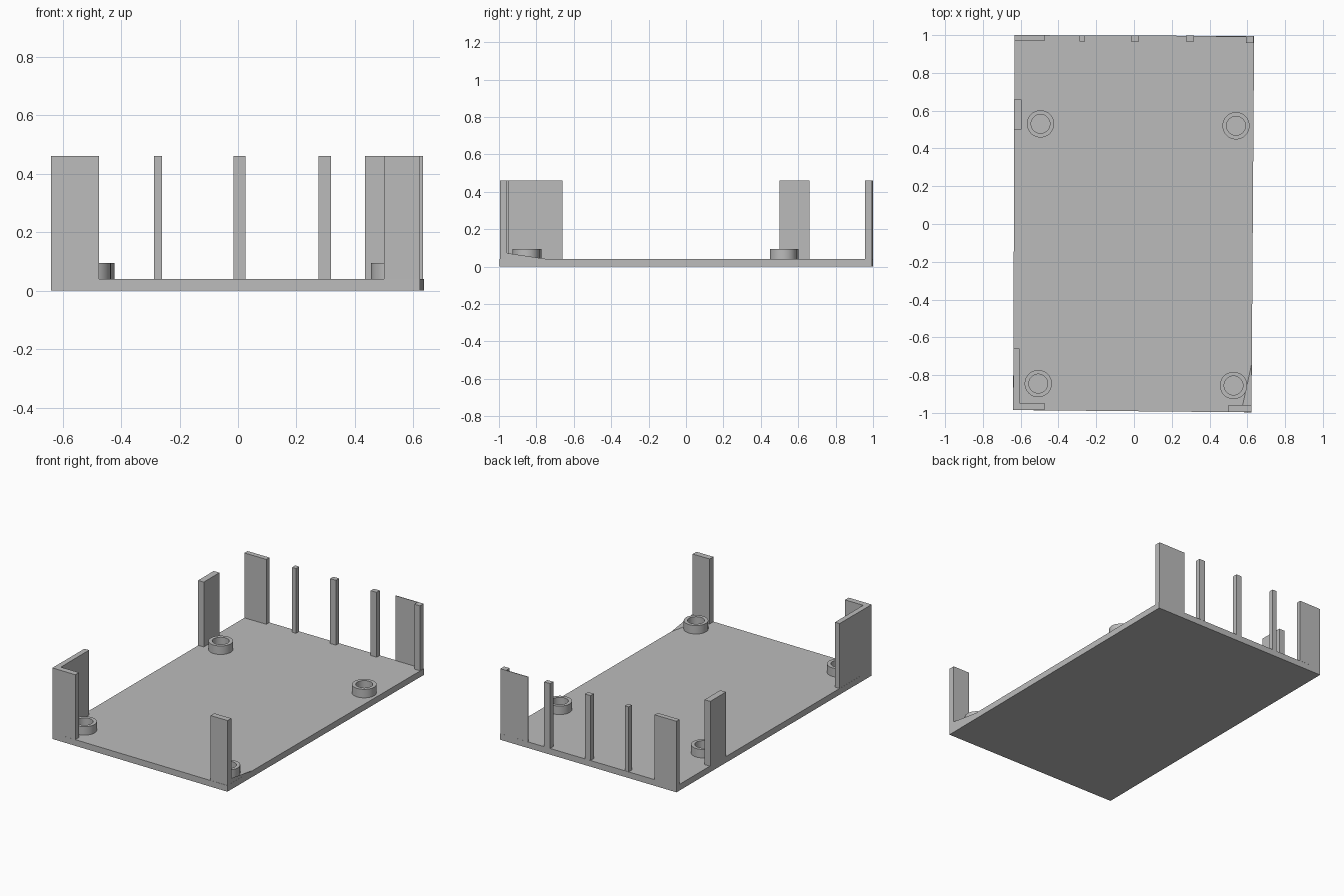
import bpy, bmesh
from math import radians, cos, sin, tau

cube = bpy.data.objects.get("Cube")
if cube:
    bpy.data.objects.remove(cube, do_unlink=True)

grey = bpy.data.materials.new("plain grey")
grey.use_nodes = True
grey.diffuse_color = (0.5, 0.5, 0.5, 1)
grey.node_tree.nodes["Principled BSDF"].inputs["Base Color"].default_value = grey.diffuse_color

FLOOR, TOP = 0.04, 0.46


def finish(name, bm):
    bmesh.ops.recalc_face_normals(bm, faces=bm.faces)
    mesh = bpy.data.meshes.new(name)
    bm.to_mesh(mesh)
    bm.free()
    mesh.materials.append(grey)
    obj = bpy.data.objects.new(name, mesh)
    bpy.context.collection.objects.link(obj)
    return obj


def prism(name, outline, z0=FLOOR, z1=TOP):
    """Extrude a flat outline upward."""
    bm = bmesh.new()
    face = bm.faces.new([bm.verts.new((x, y, z0)) for x, y in outline])
    up = bmesh.ops.extrude_face_region(bm, geom=[face])["geom"]
    for v in up:
        if isinstance(v, bmesh.types.BMVert):
            v.co.z = z1
    return finish(name, bm)


def block(name, x0, x1, y0, y1):
    return prism(name, [(x0, y0), (x1, y0), (x1, y1), (x0, y1)])


def ring_boss(name, cx, cy, outer=0.072, inner=0.05, height=0.095, sides=48):
    """Raised ring around a blind hole."""
    bm = bmesh.new()
    loops = []
    for r, z in ((outer, FLOOR), (outer, height), (inner, height), (inner, FLOOR)):
        loops.append([bm.verts.new((cx + r * cos(tau * i / sides), cy + r * sin(tau * i / sides), z))
                      for i in range(sides)])
    for k in range(4):
        a, b = loops[k], loops[(k + 1) % 4]
        for i in range(sides):
            j = (i + 1) % sides
            bm.faces.new((a[i], a[j], b[j], b[i]))
    obj = finish(name, bm)
    bpy.ops.object.select_all(action='DESELECT')
    obj.select_set(True)
    bpy.context.view_layer.objects.active = obj
    bpy.ops.object.shade_smooth_by_angle(angle=radians(35))


# Floor plate, slightly out of square
prism("floor_plate", [(-0.64, -0.985), (0.622, -0.997), (0.636, 0.995), (-0.632, 1.0)], 0, FLOOR)

# Front corner walls
prism("front_left_corner_wall", [(-0.64, -0.985), (-0.475, -0.986), (-0.475, -0.948),
                                 (-0.605, -0.948), (-0.605, -0.66), (-0.638, -0.66)])
block("front_right_wall", 0.5, 0.622, -0.995, -0.957)

# Left side wall
block("left_side_wall", -0.636, -0.595, 0.5, 0.66)

# Back walls, thin sheet and corner post
block("back_left_wall", -0.632, -0.475, 0.968, 1.0)
block("back_right_sheet", 0.435, 0.6, 0.991, 0.995)
block("back_right_post", 0.593, 0.633, 0.957, 0.995)

# Slim back bars
for label, x0, x1 in (("left", -0.288, -0.26), ("middle", -0.015, 0.026), ("right", 0.275, 0.318)):
    block(f"back_{label}_bar", x0, x1, 0.965, 0.997)

# Mounting rings
for label, x, y in (("back_left", -0.495, 0.53), ("back_right", 0.54, 0.52),
                    ("front_left", -0.507, -0.845), ("front_right", 0.527, -0.855)):
    ring_boss(f"{label}_mounting_ring", x, y)

# Sloping fillet beside the front right wall
bm = bmesh.new()
a, b, c, d = [bm.verts.new(p) for p in ((0.622, -0.96, FLOOR), (0.622, -0.96, 0.073),
                                        (0.623, -0.74, FLOOR), (0.575, -0.96, FLOOR))]
for tri in ((a, b, c), (a, d, b), (b, d, c), (a, c, d)):
    bm.faces.new(tri)
finish("corner_fillet", bm)
